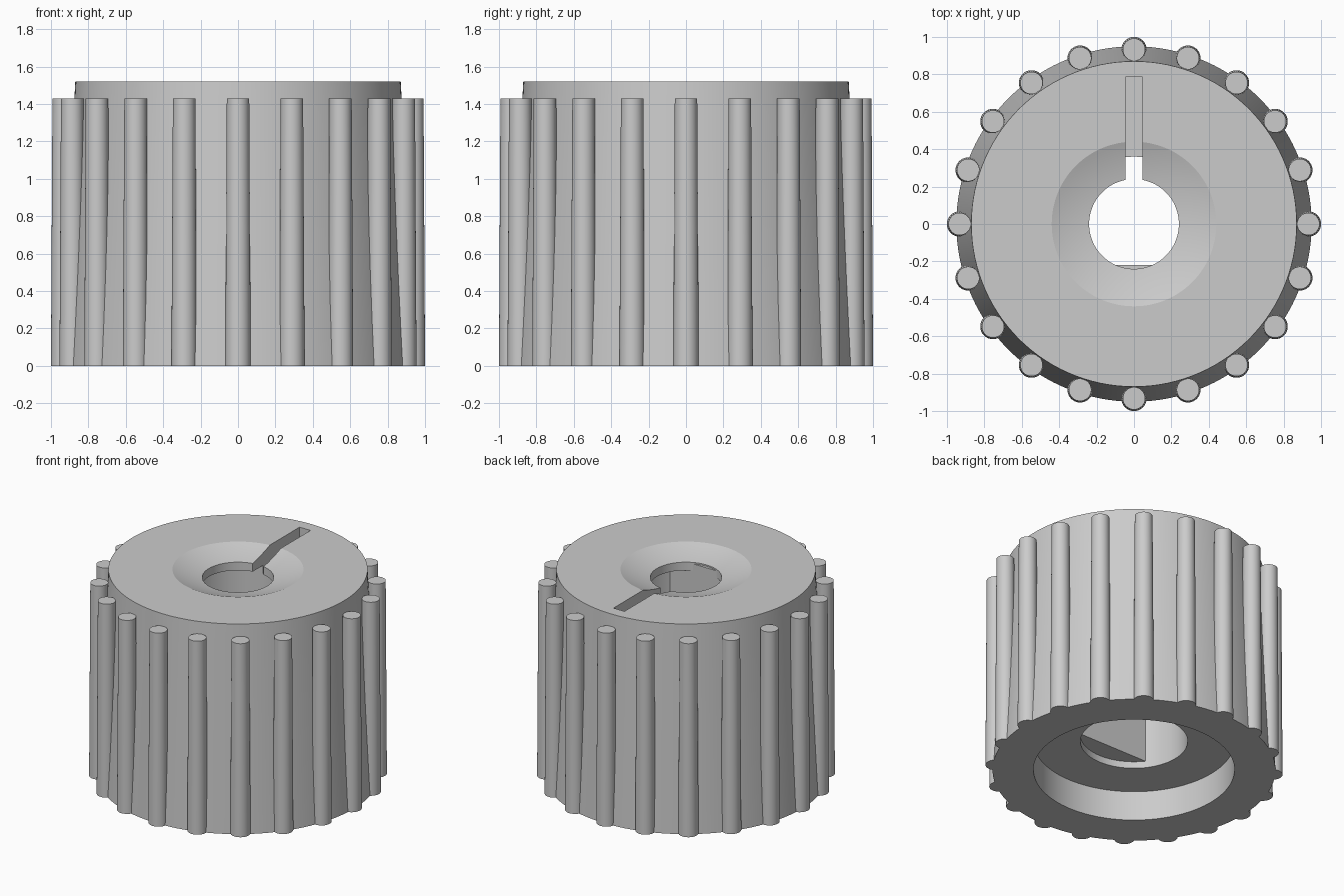
import bpy, bmesh
from math import cos, sin, pi, radians, sqrt, acos

cube = bpy.data.objects.get("Cube")
if cube:
    bpy.data.objects.remove(cube, do_unlink=True)

HEIGHT, RIBS, SEGMENTS = 1.52, 20, 120
BORE, FLAT_Y = 0.36, -0.22

grey = bpy.data.materials.new("plain_grey")
grey.use_nodes = True
colour = (0.6, 0.6, 0.6, 1)
grey.diffuse_color = colour
grey.node_tree.nodes["Principled BSDF"].inputs["Base Color"].default_value = colour


def add_object(name, bm):
    bmesh.ops.recalc_face_normals(bm, faces=bm.faces)
    mesh = bpy.data.meshes.new(name)
    bm.to_mesh(mesh)
    bm.free()
    mesh.materials.append(grey)
    obj = bpy.data.objects.new(name, mesh)
    bpy.context.collection.objects.link(obj)
    return obj


def activate(obj):
    bpy.ops.object.select_all(action='DESELECT')
    obj.select_set(True)
    bpy.context.view_layer.objects.active = obj


def smooth(obj, angle):
    activate(obj)
    bpy.ops.object.shade_smooth_by_angle(angle=radians(angle))


def revolve(name, profile):
    bm = bmesh.new()
    rings = [[bm.verts.new((r * cos(2 * pi * i / SEGMENTS), r * sin(2 * pi * i / SEGMENTS), z))
              for i in range(SEGMENTS)] for r, z in profile]
    for a, b in zip(rings, rings[1:] + rings[:1]):
        for i in range(SEGMENTS):
            j = (i + 1) % SEGMENTS
            bm.faces.new((a[i], a[j], b[j], b[i]))
    return add_object(name, bm)


def prism(name, outline, z0, z1):
    bm = bmesh.new()
    low, high = ([bm.verts.new((x, y, z)) for x, y in outline] for z in (z0, z1))
    bm.faces.new(low)
    bm.faces.new(high)
    for i in range(len(outline)):
        j = (i + 1) % len(outline)
        bm.faces.new((low[i], low[j], high[j], high[i]))
    return add_object(name, bm)


# Tapered body with dished top, stepped bore and underside recess
dish_radius = 1.2
dish_rim = sqrt(dish_radius ** 2 - 0.44 ** 2)
dish = []
for i in range(9):
    r = 0.44 - 0.2 * i / 8
    dish.append((r, HEIGHT - sqrt(dish_radius ** 2 - r * r) + dish_rim))
body = revolve("knob_body", [(0.675, 0), (0.95, 0), (0.87, HEIGHT)] + dish +
               [(0.24, 1.4), (BORE, 1.4), (BORE, 0.22), (0.675, 0.22)])

# Pointer slot cut into the top
cutter = prism("slot_cutter", [(-0.045, 0.12), (0.045, 0.12), (0.045, 0.785), (-0.045, 0.785)],
               1.34, 1.7)
cutter.hide_render = True
cut = body.modifiers.new("pointer_slot", 'BOOLEAN')
cut.operation = 'DIFFERENCE'
cut.solver = 'EXACT'
cut.object = cutter
activate(body)
bpy.ops.object.modifier_apply(modifier=cut.name)
bpy.data.objects.remove(cutter, do_unlink=True)
smooth(body, 15)

# Flat side of the shaft bore
radius = BORE + 0.01
half = acos(-FLAT_Y / radius)
segment = [(radius * sin(a), -radius * cos(a))
           for a in (half * (2 * i / 24 - 1) for i in range(25))]
smooth(prism("bore_flat", segment, 0.27, 1.45), 30)

# Grip ribs around the side
for n in range(RIBS):
    bm = bmesh.new()
    bmesh.ops.create_cone(bm, cap_ends=True, segments=32, radius1=0.068, radius2=0.06, depth=1.43)
    a = 2 * pi * n / RIBS
    bmesh.ops.translate(bm, verts=bm.verts, vec=(0.932 * cos(a), 0.932 * sin(a), 0.715))
    smooth(add_object(f"grip_rib_{n + 1}", bm), 30)
